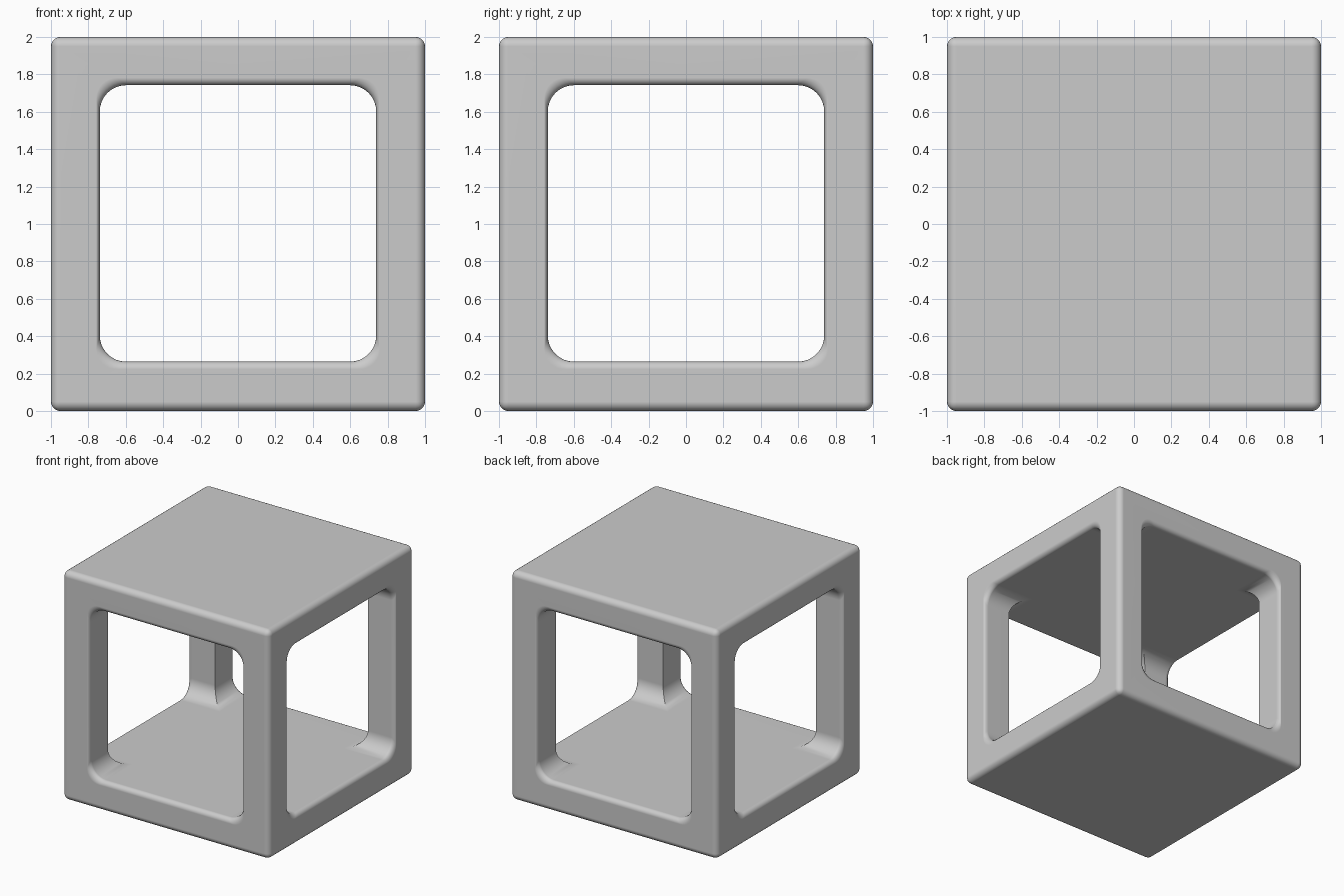
import bpy, bmesh
from math import sin, cos, pi

if "Cube" in bpy.data.objects:
    bpy.data.objects.remove(bpy.data.objects["Cube"])

HALF = 0.739     # half size of the openings
RADIUS = 0.14    # opening corner radius


def ring(bm, depth, grow_u, grow_v, radius, rotated):
    """Rounded-rectangle loop at a given depth, in the xz or yz plane."""
    hu, hv = HALF + grow_u, HALF + grow_v
    verts = []
    for k, (su, sv) in enumerate(((1, 1), (-1, 1), (-1, -1), (1, -1))):
        for i in range(9):
            a = k * pi / 2 + i * pi / 16
            u = su * (hu - radius) + radius * cos(a)
            v = sv * (hv - radius) + radius * sin(a) + 1.003
            verts.append(bm.verts.new((-depth, u, v) if rotated else (u, depth, v)))
    return verts


def opening_cutter(name, rotated):
    """Tunnel with softly flared mouths at both ends."""
    flare = []
    for i in range(6):
        a = i * pi / 10
        flare.append((0.96 + 0.04 * sin(a), 1 - cos(a)))
    flare.append((1.05, 1.0))
    stations = [(-d, f) for d, f in reversed(flare)] + flare
    bm = bmesh.new()
    rings = [ring(bm, d, 0.02 * f, 0.04 * f, RADIUS - 0.03 * f, rotated)
             for d, f in stations]
    for a, b in zip(rings, rings[1:]):
        for i in range(len(a)):
            j = (i + 1) % len(a)
            bm.faces.new((a[i], a[j], b[j], b[i]))
    bm.faces.new(rings[0])
    bm.faces.new(rings[-1])
    bmesh.ops.recalc_face_normals(bm, faces=bm.faces)
    mesh = bpy.data.meshes.new(name)
    bm.to_mesh(mesh)
    bm.free()
    obj = bpy.data.objects.new(name, mesh)
    bpy.context.collection.objects.link(obj)
    obj.hide_render = True
    return obj


# Solid block with rounded outer edges
bpy.ops.mesh.primitive_cube_add(size=2, location=(0, 0, 1))
frame = bpy.context.object
frame.name = "cube_frame"
bevel = frame.modifiers.new("rounded_edges", 'BEVEL')
bevel.width = 0.05
bevel.segments = 5

# Openings through front/back and left/right
cutters = [opening_cutter("front_opening_cutter", False),
           opening_cutter("side_opening_cutter", True)]
for c in cutters:
    cut = frame.modifiers.new(c.name, 'BOOLEAN')
    cut.operation = 'DIFFERENCE'
    cut.solver = 'EXACT'
    cut.object = c

# Apply the cuts, remove the helpers and smooth the rounded edges
bpy.context.view_layer.objects.active = frame
frame.select_set(True)
for m in list(frame.modifiers):
    bpy.ops.object.modifier_apply(modifier=m.name)
for c in cutters:
    bpy.data.objects.remove(c, do_unlink=True)
bpy.ops.object.shade_smooth_by_angle(angle=0.6)
weighted = frame.modifiers.new("weighted_normals", 'WEIGHTED_NORMAL')
weighted.keep_sharp = True
